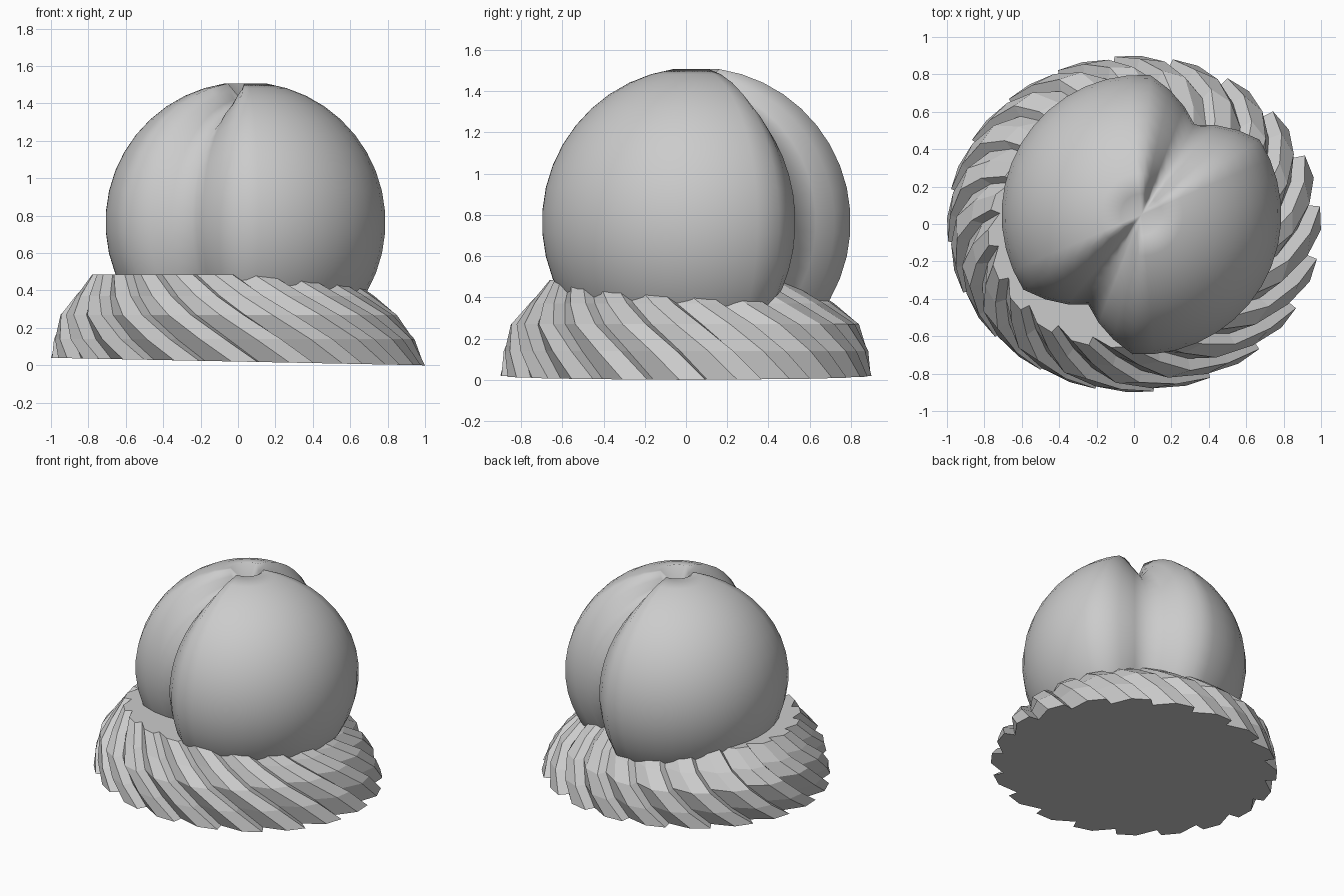
import bpy, bmesh, math

if "Cube" in bpy.data.objects:
    bpy.data.objects.remove(bpy.data.objects["Cube"])


def add_object(name, bm, smooth):
    bmesh.ops.recalc_face_normals(bm, faces=bm.faces)
    me = bpy.data.meshes.new(name)
    bm.to_mesh(me)
    bm.free()
    for p in me.polygons:
        p.use_smooth = smooth
    ob = bpy.data.objects.new(name, me)
    bpy.context.collection.objects.link(ob)
    return ob


def bridge(bm, a, b):
    n = len(a)
    for i in range(n):
        j = (i + 1) % n
        bm.faces.new((a[i], a[j], b[j], b[i]))


# Round body: sphere with two opposite grooves running pole to pole
SEG, RINGS, RAD = 40, 21, 0.75
CX, CY, CZ = 0.04, 0.05, 0.765
groove_angle = math.radians(59.4)
bm = bmesh.new()
rings = []
for k in range(1, RINGS):
    polar = math.pi * k / RINGS
    depth = 0.12 + 0.07 * math.sin(polar)
    ring = []
    for i in range(SEG):
        step = i % (SEG // 2)
        step = min(step, SEG // 2 - step)      # steps away from a groove
        r = RAD - depth * max(0, 1 - step / 3)
        a = groove_angle + 2 * math.pi * i / SEG
        ring.append(bm.verts.new((CX + r * math.sin(polar) * math.cos(a),
                                  CY + r * math.sin(polar) * math.sin(a),
                                  CZ + r * math.cos(polar))))
    rings.append(ring)
for lower, upper in zip(rings, rings[1:]):
    bridge(bm, lower, upper)
for ring, side in ((rings[0], 1), (rings[-1], -1)):
    pole = bm.verts.new((CX, CY, CZ + side * (RAD - 0.12)))
    for i in range(SEG):
        bm.faces.new((ring[i], ring[(i + 1) % SEG], pole))
body = add_object("grooved_ball", bm, True)

# Twisted base: overlapping sawtooth blades leaning round the ball
TEETH = 20
tooth = ((0, 1.0), (-8, 1.0), (-17, 0.925))    # degrees, radius factor
# z, centre x, centre y, radius x, radius y, twist in degrees
levels = ((0.02, 0, 0, 1.0, 0.90, 0),
          (0.14, -0.02, 0, 0.965, 0.885, -9),
          (0.27, -0.05, -0.005, 0.90, 0.845, -19),
          (0.37, -0.07, -0.02, 0.80, 0.74, -27),
          (0.485, -0.10, -0.05, 0.68, 0.61, -36))
bm = bmesh.new()
rings = []
for n, (z, cx, cy, rx, ry, twist) in enumerate(levels):
    ring = []
    for t in range(TEETH):
        for da, f in tooth:
            a = math.radians(6 + twist - t * 360 / TEETH + da)
            x = cx + rx * f * math.cos(a)
            y = cy + ry * f * math.sin(a)
            tilt = -0.02 * x if n == 0 else 0   # slightly tilted underside
            ring.append(bm.verts.new((x, y, z + tilt)))
    rings.append(ring)
for lower, upper in zip(rings, rings[1:]):
    bridge(bm, lower, upper)
bm.faces.new(rings[0])
bm.faces.new(rings[-1])
base = add_object("twisted_base", bm, False)
